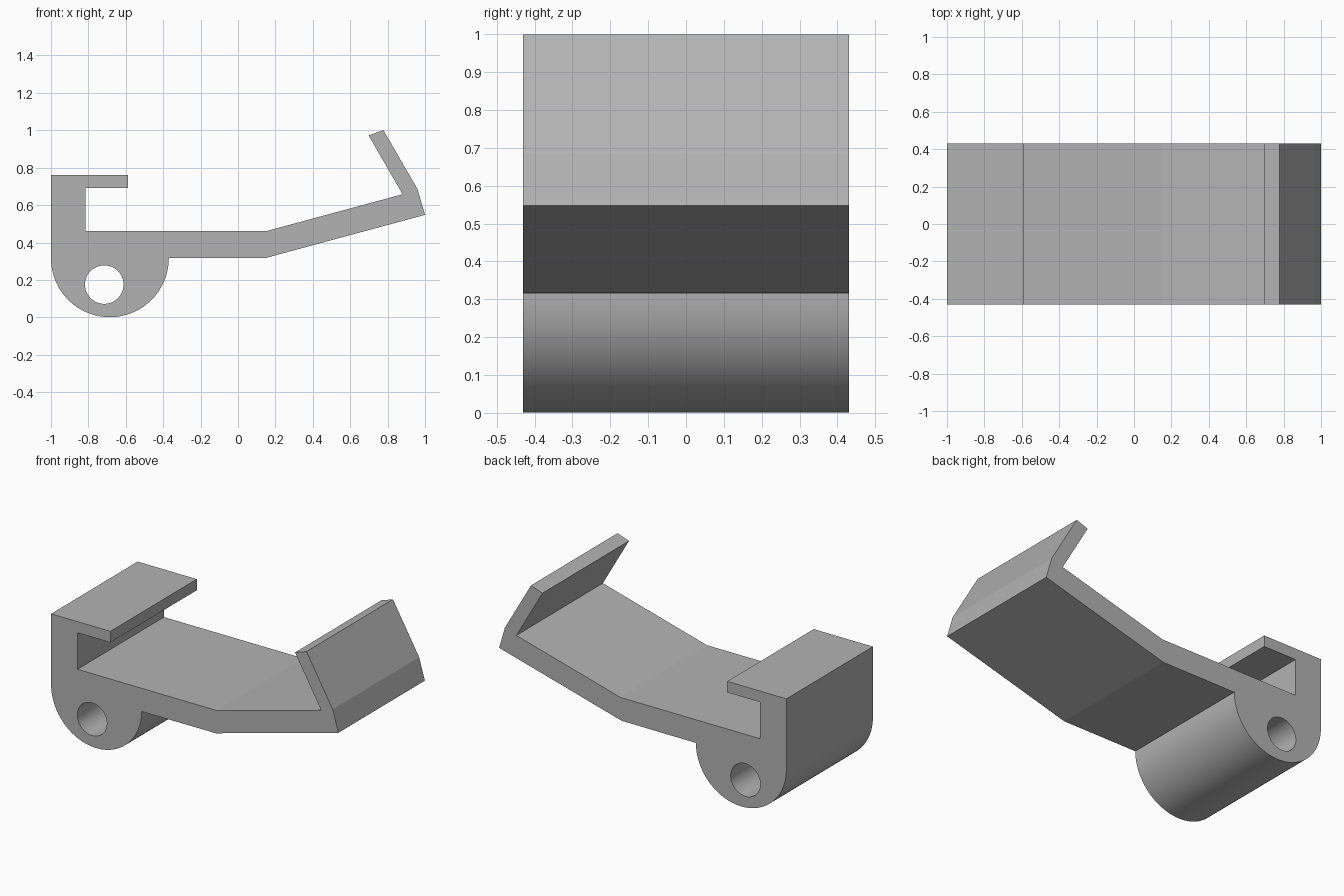
import bpy
import bmesh
import math

cube = bpy.data.objects.get("Cube")
if cube:
    bpy.data.objects.remove(cube, do_unlink=True)

HALF_WIDTH = 0.43

grey = bpy.data.materials.new("plain grey")
grey.use_nodes = True
colour = (0.45, 0.45, 0.45, 1)
grey.diffuse_color = colour
grey.node_tree.nodes["Principled BSDF"].inputs["Base Color"].default_value = colour


def arc(cx, cz, radius, start, end, steps):
    """Points along an arc, angles in degrees."""
    angles = [math.radians(start + (end - start) * i / steps) for i in range(steps + 1)]
    return [(cx + radius * math.cos(a), cz + radius * math.sin(a)) for a in angles]


def add_loop(bm, points):
    """Closed loop of edges in the side profile plane."""
    verts = [bm.verts.new((x, -HALF_WIDTH, z)) for x, z in points]
    return [bm.edges.new((v, verts[i - 1])) for i, v in enumerate(verts)]


# Outline: round hinge barrel, hooked clip, bent arm and raised end lip
barrel = arc(-0.685, 0.316, 0.315, 0, -180, 48)
hook = [(-1, 0.762), (-0.588, 0.762), (-0.588, 0.692), (-0.816, 0.692), (-0.816, 0.462)]
arm_top = [(0.155, 0.462), (0.88, 0.658)]
end_lip = [(0.698, 0.973), (0.778, 1.0), (0.96, 0.685), (1.0, 0.548)]
arm_bottom = [(0.147, 0.317)]
pin_hole = arc(-0.715, 0.175, 0.103, 0, 360, 48)[:-1]

# Fill the profile around the pin hole and extrude it across the width
bm = bmesh.new()
edges = add_loop(bm, barrel + hook + arm_top + end_lip + arm_bottom)
edges += add_loop(bm, pin_hole)
bmesh.ops.triangle_fill(bm, edges=edges, use_beauty=True, normal=(0, -1, 0))
extruded = bmesh.ops.extrude_face_region(bm, geom=bm.faces[:], use_keep_orig=True)
moved = [g for g in extruded["geom"] if isinstance(g, bmesh.types.BMVert)]
bmesh.ops.translate(bm, verts=moved, vec=(0, 2 * HALF_WIDTH, 0))
bmesh.ops.recalc_face_normals(bm, faces=bm.faces[:])

mesh = bpy.data.meshes.new("hinged_clip_bracket")
bm.to_mesh(mesh)
bm.free()
mesh.materials.append(grey)
bracket = bpy.data.objects.new("hinged_clip_bracket", mesh)
bpy.context.collection.objects.link(bracket)

# Smooth the barrel and hole, keep the bends sharp
bpy.ops.object.select_all(action="DESELECT")
bracket.select_set(True)
bpy.context.view_layer.objects.active = bracket
bpy.ops.object.shade_smooth_by_angle(angle=math.radians(12))
